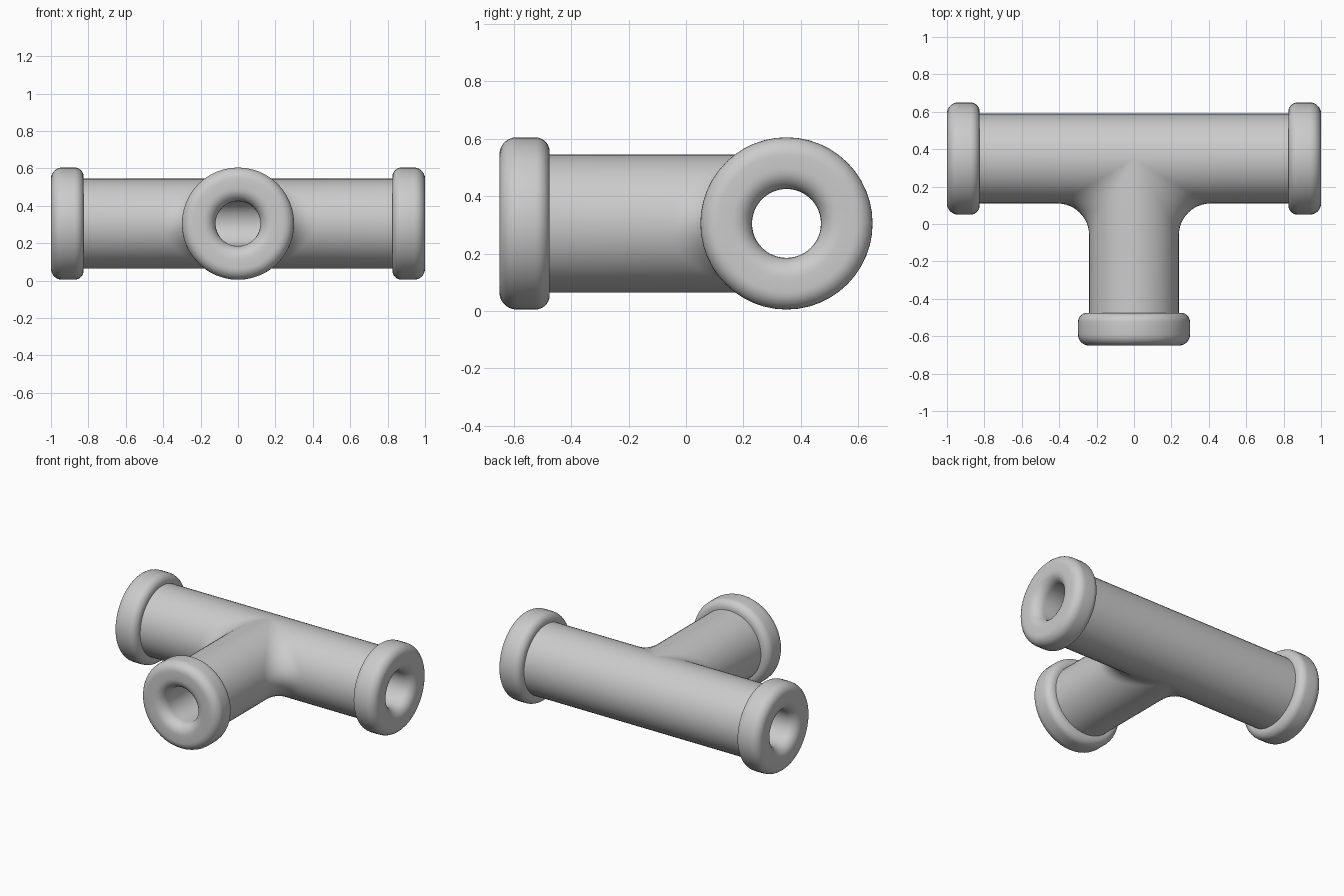
import bpy, bmesh, math
from mathutils import Vector, Matrix

if "Cube" in bpy.data.objects:
    bpy.data.objects.remove(bpy.data.objects["Cube"])

CENTER = Vector((0, 0.35, 0.305))   # where the three arms meet
ARM = 1.0                           # arm length from the centre
NECK = 0.825                        # where each collar starts
R_OUT, R_IN = 0.24, 0.12
ROWS, ARC = 24, 12


def finish(bm, name, angle):
    bmesh.ops.remove_doubles(bm, verts=bm.verts, dist=1e-5)
    bmesh.ops.dissolve_degenerate(bm, edges=bm.edges, dist=1e-6)
    bmesh.ops.recalc_face_normals(bm, faces=bm.faces)
    me = bpy.data.meshes.new(name)
    bm.to_mesh(me)
    bm.free()
    ob = bpy.data.objects.new(name, me)
    bpy.context.collection.objects.link(ob)
    bpy.ops.object.select_all(action='DESELECT')
    ob.select_set(True)
    bpy.context.view_layer.objects.active = ob
    bpy.ops.object.shade_smooth_by_angle(angle=math.radians(angle))
    return ob


def skin(bm, rows, wrap_rows=False):
    """Join rows of points, each a closed loop, with quads."""
    grid = [[bm.verts.new(p) for p in row] for row in rows]
    n = len(grid[0])
    pairs = list(zip(grid, grid[1:]))
    if wrap_rows:
        pairs.append((grid[-1], grid[0]))
    for a, b in pairs:
        for j in range(n):
            k = (j + 1) % n
            bm.faces.new((a[j], a[k], b[k], b[j]))


def elbow(r, fillet, t):
    """Line along the side arm, rolling-ball fillet, then along the branch."""
    c, s = math.cos(t), math.sin(t)
    ball = Vector((c, -c, s)) * (r + fillet)
    d0, d1 = Vector((0, c, -s)), Vector((-c, 0, -s))
    pts = [Vector((NECK, -r * c, r * s))]
    for i in range(ARC + 1):
        a = i / ARC * math.pi / 2
        d = (d0 * math.cos(a) + d1 * math.sin(a))
        d = d0.lerp(d1, i / ARC) if d.length < 1e-6 else d
        pts.append(ball + d.normalized() * fillet)
    pts.append(Vector((r * c, -NECK, r * s)))
    return pts


# Hollow tee body: two mirrored elbows and a straight back half
bm = bmesh.new()
angles = [-math.pi / 2 + math.pi * i / ROWS for i in range(ROWS + 1)]
front = [elbow(R_OUT, 0.17, t) + elbow(R_IN, 0.10, t)[::-1] for t in angles]
skin(bm, front)
skin(bm, [[Vector((-p.x, p.y, p.z)) for p in row] for row in front])
back = []
for t in angles:
    c, s = math.cos(t), math.sin(t)
    back.append([Vector((x, r * c, r * s)) for r, xs in
                 ((R_OUT, (-NECK, 0, NECK)), (R_IN, (NECK, 0, -NECK))) for x in xs])
skin(bm, back)
# drop the hidden end rims and weld the halves
body = finish(bm, "tee_body", 50)
body.location = CENTER


def arc(cx, cr, rad, start, end, n=7):
    return [(cx + rad * math.cos(math.radians(start + (end - start) * i / n)),
             cr + rad * math.sin(math.radians(start + (end - start) * i / n)))
            for i in range(n + 1)]


# Rounded collar profile as (distance along arm, radius)
PROFILE = ([(NECK, R_OUT - 0.01)]
           + arc(NECK + 0.05, 0.25, 0.05, 180, 90)
           + arc(ARM - 0.06, 0.24, 0.06, 90, 0)
           + arc(ARM - 0.07, R_IN + 0.07, 0.07, 0, -90)
           + [(NECK, R_IN)])


def collar(name, turn):
    bm = bmesh.new()
    n = 2 * ROWS
    skin(bm, [[Vector((x, r * math.cos(2 * math.pi * i / n), r * math.sin(2 * math.pi * i / n)))
               for x, r in PROFILE] for i in range(n)], wrap_rows=True)
    bm.transform(Matrix.Rotation(math.radians(turn), 4, 'Z'))
    finish(bm, name, 50).location = CENTER


for name, turn in (("right_collar", 0), ("left_collar", 180), ("branch_collar", -90)):
    collar(name, turn)
